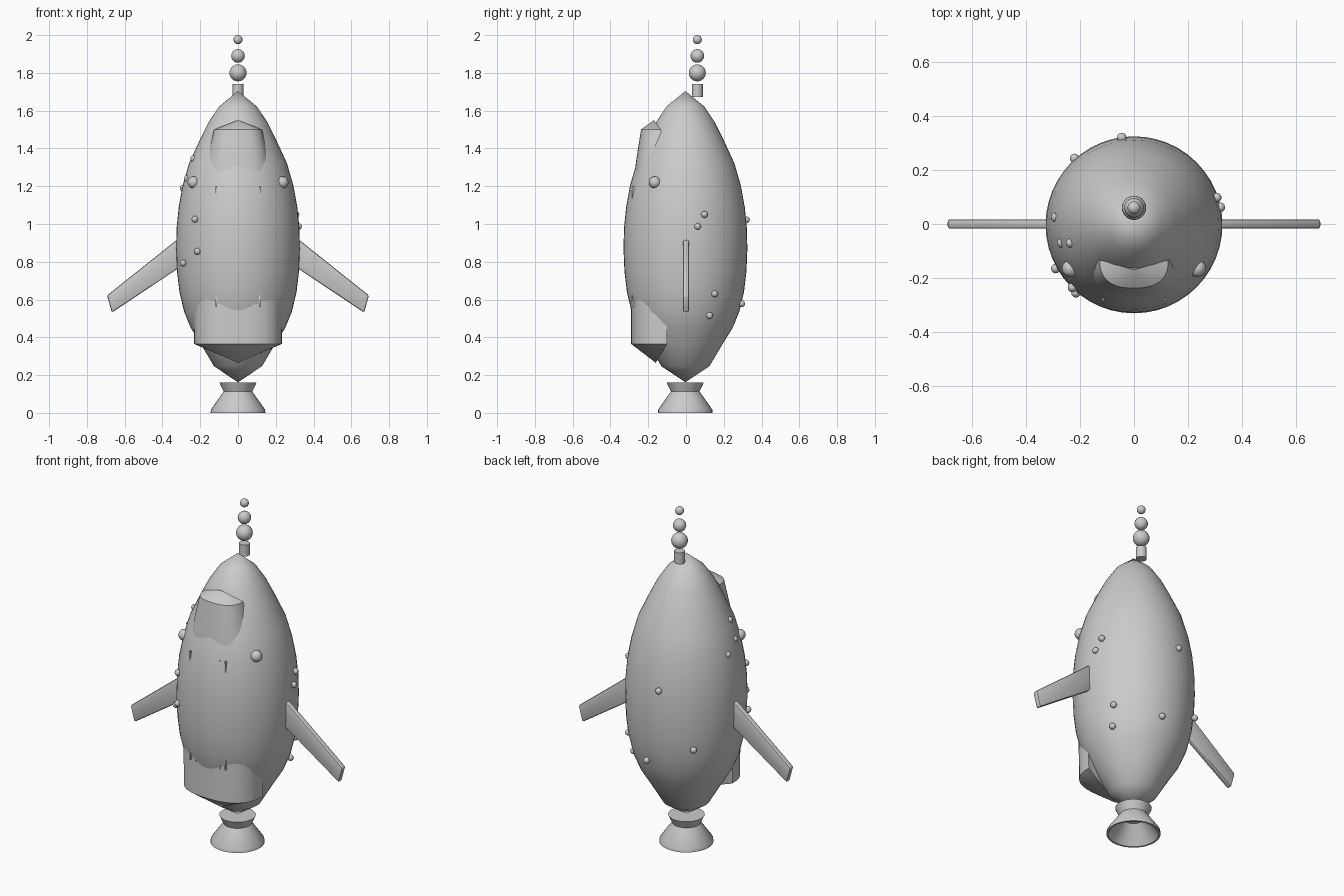
import bpy, bmesh, math
from mathutils import Vector

if "Cube" in bpy.data.objects:
    bpy.data.objects.remove(bpy.data.objects["Cube"])

grey = bpy.data.materials.new("plain grey")
grey.diffuse_color = (0.6, 0.6, 0.6, 1)
grey.use_nodes = True
grey.node_tree.nodes["Principled BSDF"].inputs["Base Color"].default_value = grey.diffuse_color


def finish(name, bm, angle=35):
    bmesh.ops.remove_doubles(bm, verts=bm.verts, dist=1e-5)
    bmesh.ops.recalc_face_normals(bm, faces=bm.faces)
    me = bpy.data.meshes.new(name)
    bm.to_mesh(me)
    bm.free()
    me.materials.append(grey)
    ob = bpy.data.objects.new(name, me)
    bpy.context.collection.objects.link(ob)
    bpy.ops.object.select_all(action='DESELECT')
    ob.select_set(True)
    bpy.context.view_layer.objects.active = ob
    bpy.ops.object.shade_smooth_by_angle(angle=math.radians(angle))
    return ob


def loft(bm, rings):
    """Skin a list of closed rings; a ring of one point becomes a fan tip."""
    rows = [[bm.verts.new(p) for p in r] for r in rings]
    for a, b in zip(rows, rows[1:]):
        n = max(len(a), len(b))
        for i in range(n):
            j = (i + 1) % n
            if len(a) == 1:
                bm.faces.new((a[0], b[j], b[i]))
            elif len(b) == 1:
                bm.faces.new((a[i], a[j], b[0]))
            else:
                bm.faces.new((a[i], a[j], b[j], b[i]))


def lathe(name, profile, y=0.0, n=32, angle=35):
    bm = bmesh.new()
    rings = []
    for r, z in profile:
        if r == 0:
            rings.append([(0, y, z)])
        else:
            rings.append([(r * math.cos(2 * math.pi * i / n),
                           y + r * math.sin(2 * math.pi * i / n), z) for i in range(n)])
    loft(bm, rings)
    return finish(name, bm, angle)


def ball(name, pos, r, seg=24, rings=12):
    bm = bmesh.new()
    bmesh.ops.create_uvsphere(bm, u_segments=seg, v_segments=rings, radius=r)
    bmesh.ops.translate(bm, verts=bm.verts, vec=Vector(pos))
    return finish(name, bm, 60)


# Hull
lathe("hull", [(0, .162), (.127, .247), (.196, .363), (.25, .45), (.285, .535),
               (.31, .64), (.323, .75), (.328, .87), (.325, .98), (.314, 1.09),
               (.294, 1.2), (.26, 1.32), (.2, 1.45), (.155, 1.54), (.1, 1.622),
               (0, 1.704)], y=-.003, n=48, angle=60)

# Hollow nozzle
lathe("nozzle", [(0, .16), (.098, .16), (.076, .113), (.143, .018), (.145, .0),
                 (.135, .0), (.06, .1), (0, .1)], y=-.004)

# Top post and bubbles
lathe("top_post", [(0, 1.672), (.029, 1.672), (.029, 1.74), (0, 1.74)], y=.06)
for z, r in ((1.8, .045), (1.89, .036), (1.976, .024)):
    ball("bubble", (0, .06, z), r)


# Front belly panel: crescent section swept up the hull, with fan tips
def crescent(z, w, end, front, n=20):
    pts = []
    for i in range(n + 1):
        t = math.pi * i / n
        c, s = math.cos(t), math.sin(t)
        x = w * math.copysign(abs(c) ** .8, c)
        pts.append((x, end + (front - end) * max(s, 0) ** .8, z))
    for i in range(1, n):
        u = -1 + 2 * i / n
        pts.append((w * u, end - .02 * (1 - u * u), z))
    return pts


bm = bmesh.new()
loft(bm, [[(0, -.16, .265)],
          crescent(.365, .232, -.1, -.29), crescent(.62, .236, -.1, -.29),
          crescent(.9, .24, -.1, -.29), crescent(1.05, .23, -.105, -.288),
          crescent(1.2, .198, -.115, -.28), crescent(1.35, .163, -.125, -.262),
          crescent(1.5, .127, -.133, -.238), [(0, -.17, 1.55)]])
finish("belly_panel", bm, 30)

# Thin belly ribs, mostly sunk in the hull
for x in (-.115, -.08, .08, .115):
    bm = bmesh.new()
    bmesh.ops.create_cube(bm, size=1)
    bmesh.ops.scale(bm, verts=bm.verts, vec=(.008, .012, .64))
    bmesh.ops.translate(bm, verts=bm.verts, vec=(x, -.28, .88))
    finish("belly_rib", bm)

# Side fins and eyes
for s in (-1, 1):
    bm = bmesh.new()
    outline = [(.25, .975), (.693, .622), (.668, .531), (.25, .81)]
    lo = [bm.verts.new((s * x, -.017, z)) for x, z in outline]
    f = bm.faces.new(lo)
    ext = bmesh.ops.extrude_face_region(bm, geom=[f])
    bmesh.ops.translate(bm, vec=(0, .034, 0),
                        verts=[v for v in ext["geom"] if isinstance(v, bmesh.types.BMVert)])
    bmesh.ops.recalc_face_normals(bm, faces=bm.faces)
    bmesh.ops.bevel(bm, geom=bm.edges[:], offset=.009, segments=2, affect='EDGES', profile=.5)
    finish("side_fin", bm, 40)
    ball("eye", (s * .235, -.165, 1.22), .032)

# Rivets scattered on the hull
for p in ((-.235, -.07, 1.345), (-.268, -.07, 1.24), (-.29, .025, 1.19),
          (-.228, -.235, 1.025), (-.215, -.255, .855), (-.29, -.165, .793),
          (.307, .098, 1.05), (.32, .062, .987), (-.045, .32, 1.022),
          (.27, .152, .63), (.255, .125, .515), (.05, .295, .578),
          (-.22, .243, .69)):
    ball("rivet", p, .018, 12, 6)
